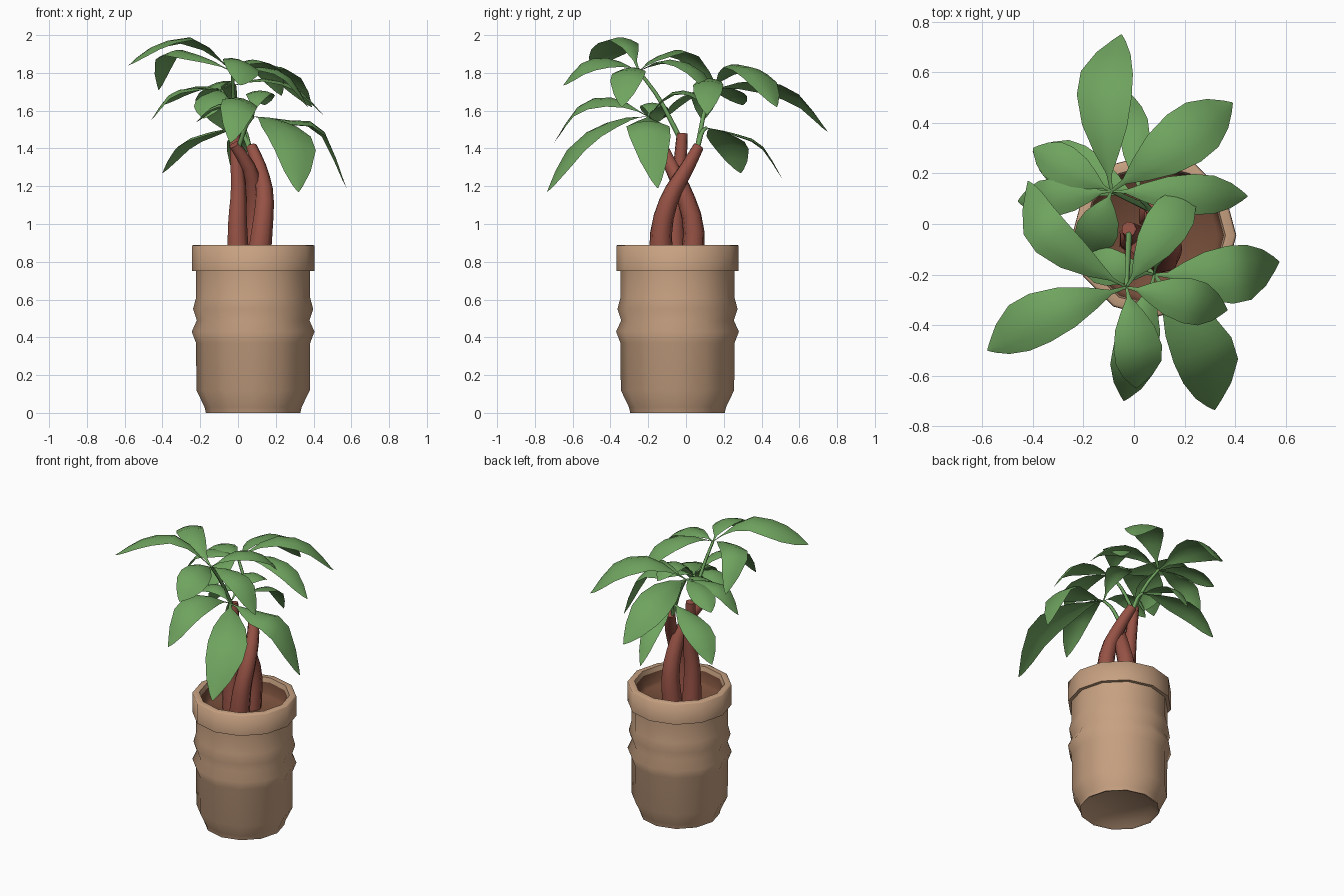
import bpy, bmesh, math
from mathutils import Vector

if "Cube" in bpy.data.objects:
    bpy.data.objects.remove(bpy.data.objects["Cube"])


def material(name, rgb):
    m = bpy.data.materials.new(name)
    m.diffuse_color = (*rgb, 1)
    m.use_nodes = True
    m.node_tree.nodes["Principled BSDF"].inputs["Base Color"].default_value = m.diffuse_color
    return m


CLAY = material("tan_clay", (0.57, 0.355, 0.22))
SOIL = material("brown_soil", (0.18, 0.075, 0.042))
BARK = material("red_bark", (0.31, 0.085, 0.06))
LEAF = material("leaf_green", (0.16, 0.37, 0.115))


def finish(name, bm, mat, angle):
    me = bpy.data.meshes.new(name)
    bm.to_mesh(me)
    bm.free()
    me.materials.append(mat)
    ob = bpy.data.objects.new(name, me)
    bpy.context.collection.objects.link(ob)
    bpy.ops.object.select_all(action='DESELECT')
    ob.select_set(True)
    bpy.context.view_layer.objects.active = ob
    bpy.ops.object.shade_smooth_by_angle(angle=math.radians(angle))
    return ob


def skin(bm, rings, closed=True):
    """Bridge successive rows of vertices with quads."""
    for a, b in zip(rings, rings[1:]):
        n = len(a)
        for i in range(n if closed else n - 1):
            j = (i + 1) % n
            bm.faces.new((a[i], a[j], b[j], b[i]))


def lathe(name, profile, cx, cy, mat, cap_start, sides=12):
    bm = bmesh.new()
    rings = [[bm.verts.new((cx + r * math.cos(2 * math.pi * i / sides),
                            cy + r * math.sin(2 * math.pi * i / sides), z))
              for i in range(sides)] for r, z in profile]
    skin(bm, rings)
    bm.faces.new(rings[0][::-1] if cap_start else rings[-1])
    return finish(name, bm, mat, 75)


def spline(pts, t):
    """Catmull-Rom point at t in 0..1."""
    p = [Vector(q) for q in pts]
    p = [2 * p[0] - p[1]] + p + [2 * p[-1] - p[-2]]
    s = t * (len(pts) - 1)
    i = min(int(s), len(pts) - 2)
    u = s - i
    a, b, c, d = p[i:i + 4]
    return 0.5 * (2 * b + (c - a) * u + (2 * a - 5 * b + 4 * c - d) * u * u
                  + (3 * b - a - 3 * c + d) * u ** 3)


def tube(name, pts, r0, r1, mat, sides, steps):
    bm = bmesh.new()
    rings = []
    for k in range(steps + 1):
        t = k / steps
        c = spline(pts, t)
        d = (spline(pts, min(1, t + .02)) - spline(pts, max(0, t - .02))).normalized()
        u = Vector((0, 1, 0)).cross(d).normalized()
        v = d.cross(u)
        r = r0 + (r1 - r0) * t
        rings.append([bm.verts.new(c + r * (u * math.cos(2 * math.pi * i / sides)
                                            + v * math.sin(2 * math.pi * i / sides)))
                      for i in range(sides)])
    skin(bm, rings)
    bm.faces.new(rings[0][::-1])
    bm.faces.new(rings[-1])
    return finish(name, bm, mat, 75)


# half-width along the leaf
SHAPE = [(0, .05), (.1, .1), (.22, .45), (.38, .82), (.55, 1), (.7, .95), (.85, .62), (.95, .25), (1, .02)]


def leaf(name, hub, tip, z1, z2, width, roll=0.0, bend=0.0):
    """Arched blade from hub to tip with a raised rib and drooping sides."""
    bm = bmesh.new()
    a, c = Vector(hub), Vector(tip)
    side = (c - a).cross(Vector((0, 0, 1))).normalized()
    m1, m2 = a.lerp(c, .36) + side * bend * .8, a.lerp(c, .72) + side * bend
    m1.z, m2.z = z1, z2
    path = [a, m1, m2, c]
    side = (side + Vector((0, 0, roll))).normalized()
    rows = []
    for t, w in SHAPE:
        p = spline(path, t)
        h = w * width / 2
        rows.append([bm.verts.new(p + side * (s * h) - Vector((0, 0, 0.25 * h * s * s)))
                     for s in (-1, -.5, 0, .5, 1)])
    skin(bm, rows, closed=False)
    bm.normal_update()
    if sum(f.normal.z * f.calc_area() for f in bm.faces) < 0:
        bmesh.ops.reverse_faces(bm, faces=bm.faces[:])
    return finish(name, bm, LEAF, 60)


# Pot with two bulging bands, a heavy rim and a hollow foot
PX, PY = 0.08, -0.045
lathe("pot", [(.20, .03), (.235, .005), (.25, 0), (.257, .03), (.30, .12), (.302, .37), (.325, .43),
              (.298, .49), (.318, .55), (.302, .61), (.302, .75), (.324, .75), (.324, .885),
              (.315, .89), (.282, .89), (.275, .86)], PX, PY, CLAY, True)
# Dark earth filling, dished below the rim
lathe("soil", [(.275, .86), (.268, .79), (.25, .77)], PX, PY, SOIL, False)

# Three twisted trunks
tube("trunk_right", [(.10, -.13, .75), (.125, -.13, .97), (.14, -.08, 1.15), (.115, 0, 1.29), (.07, .065, 1.41)],
     .068, .03, BARK, 7, 9)
tube("trunk_back", [(.08, .03, .75), (.09, .04, .98), (.085, -.01, 1.16), (.06, -.07, 1.29), (-.02, -.13, 1.42)],
     .066, .03, BARK, 7, 9)
tube("trunk_left", [(.0, -.06, .75), (-.005, -.06, 1.0), (.0, -.04, 1.2), (-.02, -.02, 1.48)],
     .064, .03, BARK, 7, 9)

# Leaf clusters: hub, stem start, then leaves (tip, two rib heights, width, roll, bend)
CLUSTERS = {
    "top": ((-.03, -.25, 1.81), (-.02, -.03, 1.45), [
        ((-.58, -.50, 1.84), 1.98, 1.945, .21, -.12, .03),
        ((-.42, .17, 1.71), 1.89, 1.91, .17, .1, -.08),
        ((.23, .15, 1.68), 1.87, 1.83, .18),
        ((.37, -.34, 1.62), 1.83, 1.79, .18),
        ((.01, -.65, 1.735), 1.87, 1.85, .20, .3, -.02)]),
    "back": ((-.09, .13, 1.71), (.06, .06, 1.40), [
        ((-.05, .75, 1.49), 1.75, 1.69, .23, .35, -.05),
        ((.39, .48, 1.62), 1.84, 1.80, .23, .1),
        ((.45, .11, 1.58), 1.77, 1.73, .16),
        ((-.46, .09, 1.55), 1.72, 1.69, .15),
        ((-.40, .30, 1.63), 1.73, 1.70, .16),
        ((-.18, -.12, 1.56), 1.70, 1.65, .17)]),
    "lower": ((.02, .11, 1.51), (.06, .06, 1.40), [
        ((-.40, .29, 1.27), 1.49, 1.43, .20),
        ((-.01, .51, 1.24), 1.48, 1.42, .12)]),
    "front": ((.08, -.20, 1.57), (.0, -.13, 1.40), [
        ((.575, -.15, 1.19), 1.55, 1.51, .23, 0, .03),
        ((.32, -.735, 1.17), 1.55, 1.44, .25, 0, -.05),
        ((-.04, -.70, 1.43), 1.66, 1.63, .19, .3),
        ((.14, .11, 1.63), 1.69, 1.70, .15),
        ((-.22, -.15, 1.54), 1.64, 1.62, .15)]),
}
for key, (hub, start, leaves) in CLUSTERS.items():
    h, s = Vector(hub), Vector(start)
    mid = s.lerp(h, .5) + Vector((0, 0, .03))
    tube(key + "_stem", [s, mid, h], .014, .009, LEAF, 5, 5)
    for i, spec in enumerate(leaves):
        leaf(f"{key}_leaf_{i + 1}", hub, *spec)
